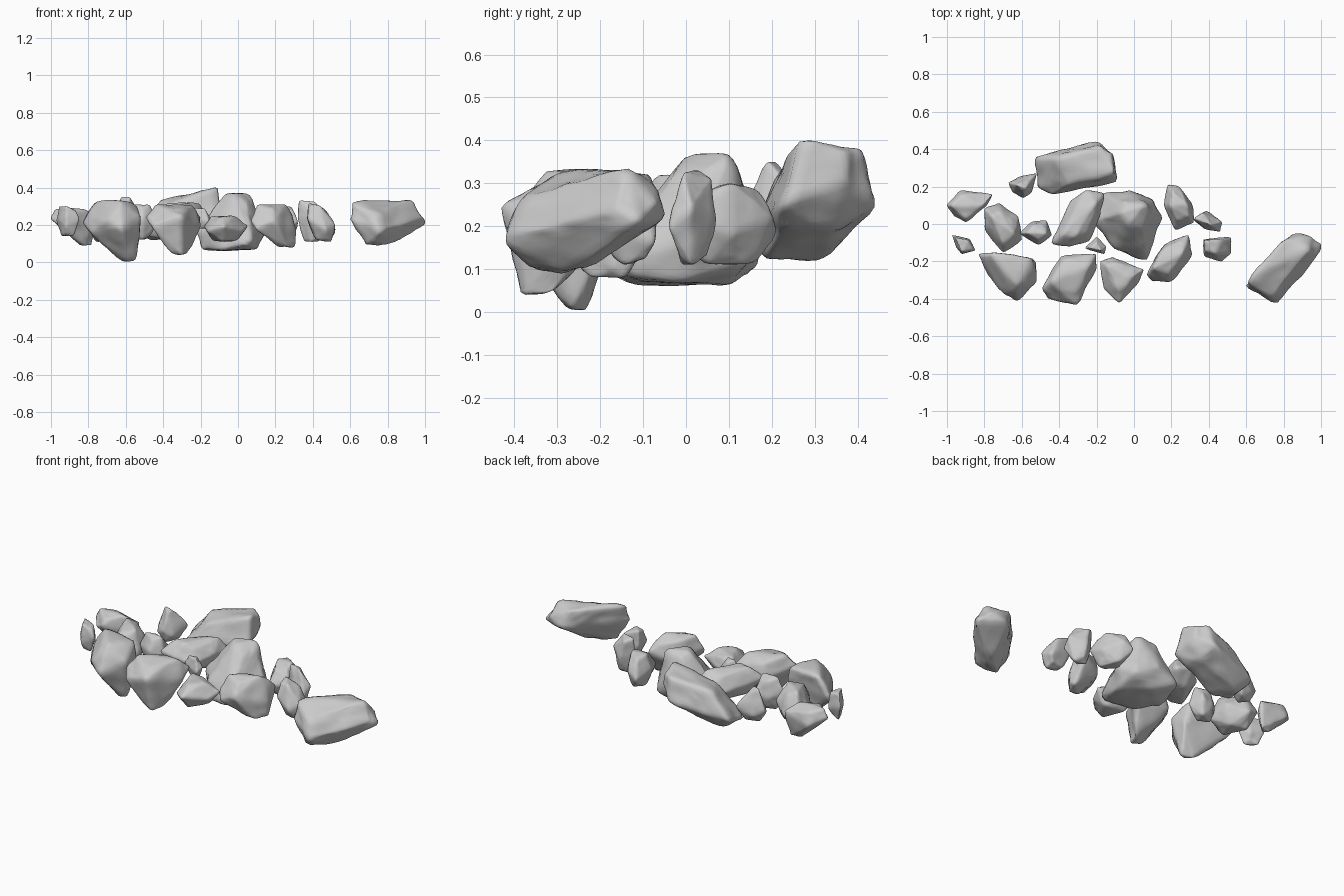
import bpy
import bmesh
from mathutils import Vector, noise

old_cube = bpy.data.objects.get("Cube")
if old_cube:
    bpy.data.objects.remove(old_cube, do_unlink=True)

stone = bpy.data.materials.new("grey_stone")
stone.use_nodes = True
stone_colour = (0.6, 0.6, 0.6, 1)
stone.diffuse_color = stone_colour
stone.node_tree.nodes["Principled BSDF"].inputs["Base Color"].default_value = stone_colour


def bounds(bm):
    """Lowest and highest corner of the stone."""
    return [Vector([pick(v.co[axis] for v in bm.verts) for axis in range(3)])
            for pick in (min, max)]


def rock(name, outline, low, mid, high, peak=None, keel=None,
         tilt=(0, 0), crown=0.6, base=0.55):
    """Chiselled stone: a widest outline with a crown and a keel, in hundredths."""
    rim = [Vector((x, y, 0)) for x, y in outline]
    centre = sum(rim, Vector()) / len(rim)
    top = Vector((*peak, 0)) if peak else centre
    bottom = Vector((*keel, 0)) if keel else centre
    slope = Vector((*tilt, 0))
    bm = bmesh.new()
    for i, p in enumerate(rim):
        wobble = (high - low) * 0.09 * (-1) ** i
        for spot, level in ((p, mid + wobble),
                            (top + (p - centre) * crown, high - abs(wobble) * (i % 3)),
                            (bottom + (p - centre) * base, low + abs(wobble) * (i % 2))):
            lift = (spot - centre).dot(slope)
            bm.verts.new(Vector((spot.x, spot.y, level + lift)) / 100)
    hull = bmesh.ops.convex_hull(bm, input=bm.verts)
    inside = [g for g in hull["geom_interior"] if isinstance(g, bmesh.types.BMVert)]
    bmesh.ops.delete(bm, geom=inside, context="VERTS")
    floor, ceiling = bounds(bm)

    # Soften the chipped edges and dent the faces
    bmesh.ops.subdivide_edges(bm, edges=bm.edges, cuts=6, use_grid_fill=True)
    for _ in range(2):
        bmesh.ops.smooth_vert(bm, verts=bm.verts, factor=0.4,
                              use_axis_x=True, use_axis_y=True, use_axis_z=True)
    bm.normal_update()
    span = (ceiling - floor).length
    for v in bm.verts:
        bump = noise.noise(v.co * 14) * 0.015 * span
        fine = noise.noise(v.co * 40) * 0.002
        v.co += v.normal * (bump + fine)

    # Give back the size lost to the softening
    worn_floor, worn_ceiling = bounds(bm)
    for v in bm.verts:
        for axis in range(3):
            share = (v.co[axis] - worn_floor[axis]) / (worn_ceiling[axis] - worn_floor[axis])
            v.co[axis] = floor[axis] + share * (ceiling[axis] - floor[axis])
    bmesh.ops.recalc_face_normals(bm, faces=bm.faces)
    mesh = bpy.data.meshes.new(name)
    bm.to_mesh(mesh)
    bm.free()
    mesh.materials.append(stone)
    mesh.shade_smooth()
    bpy.context.collection.objects.link(bpy.data.objects.new(name, mesh))


# Large slabs
rock("back_slab", [(-53, 36), (-20, 44), (-11, 38), (-9, 23), (-43, 16), (-51, 20)],
     low=15, mid=22, high=35, peak=(-26, 31), keel=(-30, 28),
     tilt=(0.26, 0.1), crown=0.68, base=0.65)
rock("outlying_slab", [(60, -33), (85, -5), (95, -7), (100, -12), (98, -17), (77, -42)],
     low=10, mid=22, high=33, peak=(81, -20), keel=(77, -28),
     tilt=(-0.05, 0.14), crown=0.78, base=0.35)

# Middle group
rock("central_boulder", [(-22, 2), (-17, 16), (-2, 18), (11, 13), (15, 3), (8, -19), (-10, -12)],
     low=6, mid=14, high=37, peak=(1, 6), keel=(-3, -1), crown=0.4, base=0.8)
rock("middle_stone", [(-44, -10), (-34, 12), (-26, 18), (-16, 16), (-18, 4), (-24, -9), (-34, -12)],
     low=15, mid=23, high=32, crown=0.6)
rock("middle_pebble", [(-26, -13), (-20, -7), (-15, -12), (-16, -16), (-22, -14)],
     low=18, mid=23, high=29, crown=0.5)

# Front row
rock("front_left_boulder", [(-83, -16), (-52, -20), (-52, -31), (-62, -41), (-69, -37), (-78, -26)],
     low=0, mid=20, high=33, peak=(-65, -24), keel=(-58, -26),
     tilt=(0.1, 0), crown=0.7, base=0.22)
rock("front_middle_boulder", [(-49, -34), (-39, -17), (-20, -16), (-20, -23), (-30, -43), (-46, -39)],
     low=4, mid=22, high=31, peak=(-34, -27), keel=(-31, -34), crown=0.68, base=0.28)
rock("front_right_stone", [(-18, -20), (-11, -18), (5, -24), (2, -31), (-8, -42), (-16, -34)],
     low=11, mid=18, high=25, peak=(-8, -27))
rock("right_front_stone", [(7, -27), (16, -11), (29, -6), (31, -16), (20, -31), (10, -30)],
     low=8, mid=20, high=31, peak=(18, -19), keel=(26, -19), crown=0.65, base=0.35)

# Right cluster
rock("right_back_stone", [(16, 10), (18, 21), (24, 20), (31, 11), (32, 1), (22, -3)],
     low=11, mid=20, high=30)
rock("right_upright_stone", [(32, 2), (39, 7), (47, 1), (46, -4), (38, -3)],
     low=11, mid=22, high=33, peak=(38, 2), keel=(40, 1))
rock("right_end_stone", [(37, -8), (52, -7), (52, -16), (47, -20), (38, -17)],
     low=12, mid=20, high=30, peak=(43, -12), keel=(46, -13), tilt=(-0.2, 0))

# Left cluster
rock("left_back_pebble", [(-67, 22), (-62, 25), (-52, 27), (-55, 17), (-59, 14), (-65, 17)],
     low=16, mid=22, high=35, crown=0.4)
rock("left_outer_stone", [(-100, 10), (-93, 18), (-76, 16), (-80, 9), (-90, 1), (-96, 4)],
     low=9, mid=22, high=29, keel=(-82, 12), crown=0.75, base=0.25)
rock("left_outer_pebble", [(-97, -6), (-88, -8), (-85, -14), (-92, -16), (-95, -12)],
     low=14, mid=21, high=30, crown=0.7)
rock("left_middle_stone", [(-80, 8), (-72, 11), (-62, 4), (-60, -8), (-70, -15), (-80, -3)],
     low=11, mid=20, high=31)
rock("left_inner_stone", [(-61, -5), (-55, 1), (-47, 2), (-44, -6), (-51, -11)],
     low=12, mid=21, high=31)
